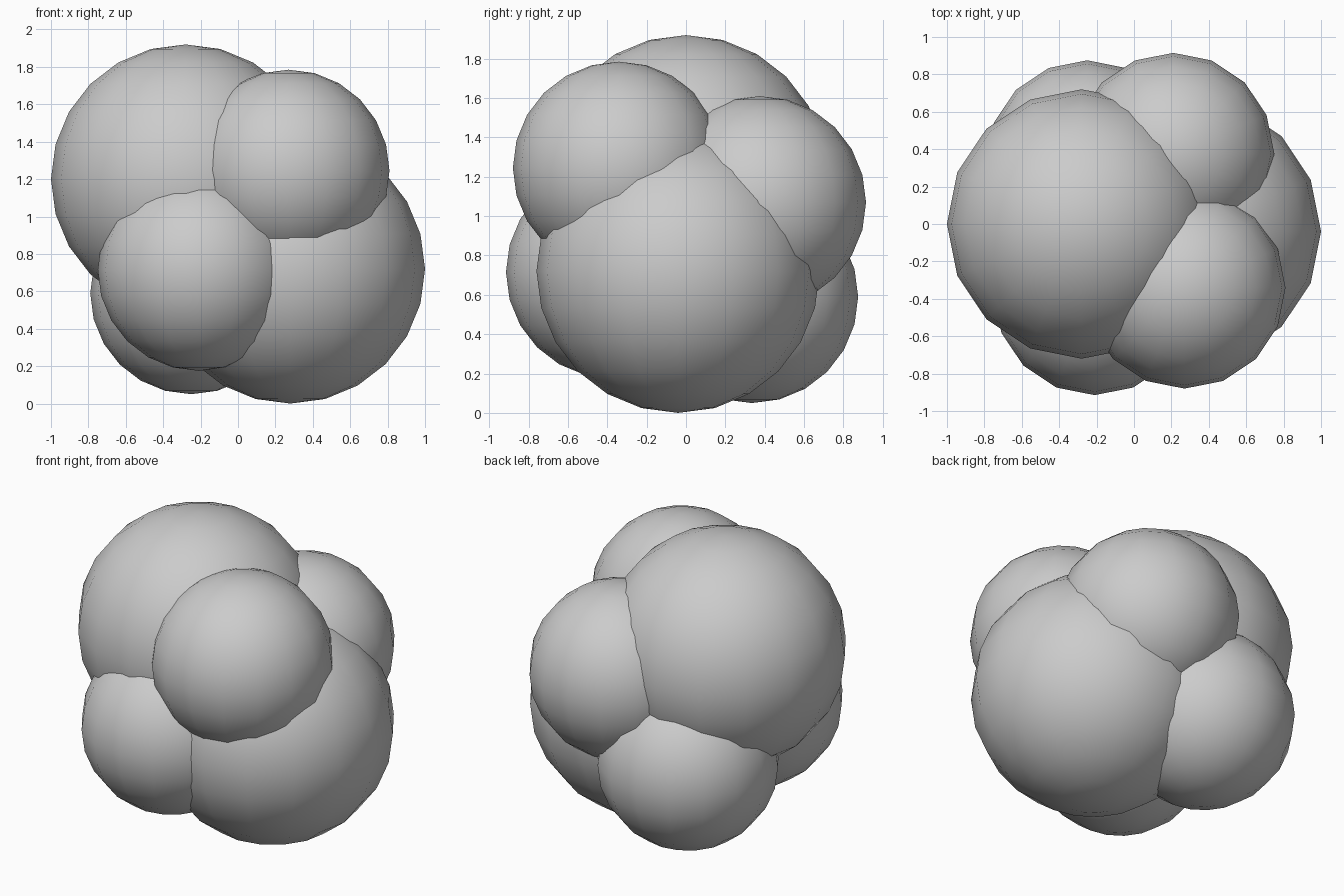
import bpy

if "Cube" in bpy.data.objects:
    bpy.data.objects.remove(bpy.data.objects["Cube"])

# name: (radius, centre)
BALLS = {
    "large_ball_upper_left": (0.72, (-0.28, 0.0, 1.2)),
    "large_ball_lower_right": (0.72, (0.28, -0.04, 0.72)),
    "small_ball_front_left": (0.54, (-0.21, -0.375, 0.715)),
    "small_ball_front_right": (0.54, (0.27, -0.34, 1.245)),
    "small_ball_back_right": (0.54, (0.21, 0.375, 1.07)),
    "small_ball_back_left": (0.54, (-0.25, 0.335, 0.59)),
}


def ball(name, radius, centre):
    """Smooth-shaded low-poly ball."""
    bpy.ops.mesh.primitive_uv_sphere_add(
        segments=16, ring_count=12, radius=radius, location=centre)
    obj = bpy.context.object
    obj.name = name
    bpy.ops.object.shade_smooth()


# Cluster of two large and four small overlapping balls
for name, (radius, centre) in BALLS.items():
    ball(name, radius, centre)
